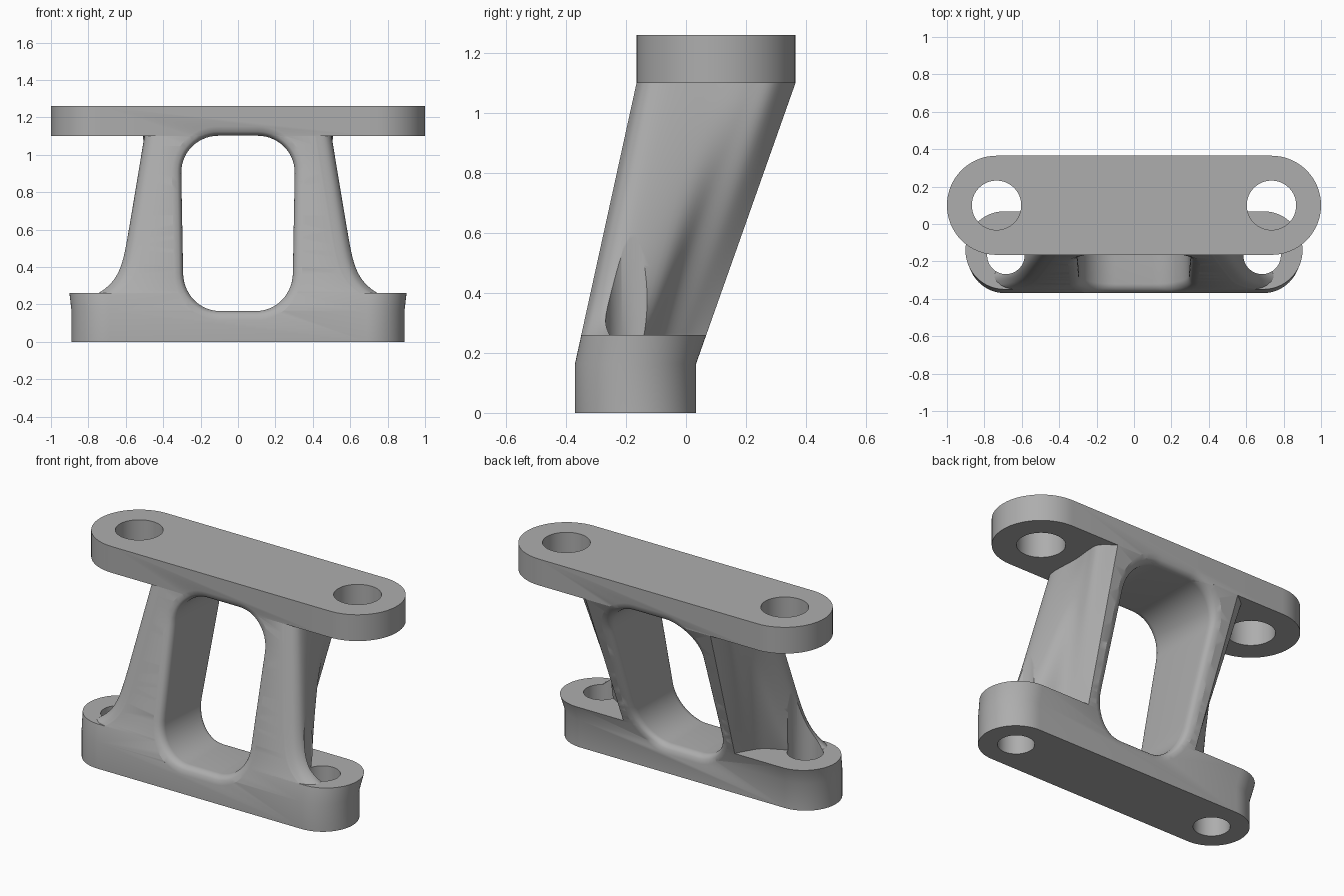
import bpy
import bmesh
from math import pi, sin, cos, sqrt, radians

if "Cube" in bpy.data.objects:
    bpy.data.objects.remove(bpy.data.objects["Cube"], do_unlink=True)

grey = bpy.data.materials.new("plain_grey")
grey.use_nodes = True
grey.diffuse_color = (0.42, 0.42, 0.42, 1)
grey.node_tree.nodes["Principled BSDF"].inputs["Base Color"].default_value = grey.diffuse_color

# Main heights, and the two stadium outlines: half length, radius, centre y
FOOT_Z, FLOOR_Z, PLATE_Z, TOP_Z = 0.165, 0.26, 1.10, 1.26
LOW = (0.89, 0.202, -0.168)
HIGH = (1.0, 0.265, 0.10)


def mix(a, b, t):
    return a + (b - a) * t


def outline(z):
    """Stadium measures of the slanted envelope at height z."""
    t = min(max((z - FOOT_Z) / (PLATE_Z - FOOT_Z), 0), 1)
    return [mix(a, b, t) for a, b in zip(LOW, HIGH)]


def front_y(z):
    _, r, c = outline(z)
    return c - r


def back_y(z):
    _, r, c = outline(z)
    return c + r


def loft(name, rings):
    """Skin a list of equal closed rings and cap both ends."""
    bm = bmesh.new()
    rows = [[bm.verts.new(p) for p in ring] for ring in rings]
    n = len(rows[0])
    for a, b in zip(rows, rows[1:]):
        for i in range(n):
            j = (i + 1) % n
            bm.faces.new((a[i], a[j], b[j], b[i]))
    bm.faces.new(rows[0][::-1])
    bm.faces.new(rows[-1])
    bmesh.ops.recalc_face_normals(bm, faces=bm.faces)
    me = bpy.data.meshes.new(name)
    bm.to_mesh(me)
    bm.free()
    me.materials.append(grey)
    ob = bpy.data.objects.new(name, me)
    bpy.context.collection.objects.link(ob)
    return ob


def stadium(z, steps=32):
    half, r, c = outline(z)
    ring = []
    for side, start in ((1, -pi / 2), (-1, pi / 2)):
        for i in range(steps + 1):
            a = start + pi * i / steps
            ring.append((side * (half - r) + r * cos(a), c + r * sin(a), z))
    return ring


def cylinder(name, x, y, r, z0, z1, n=64):
    return loft(name, [[(x + r * cos(2 * pi * i / n), y + r * sin(2 * pi * i / n), z)
                        for i in range(n)] for z in (z0, z1)])


def spline(pts, steps=6):
    """Smooth curve through a few points."""
    p = [pts[0]] + pts + [pts[-1]]
    out = []
    for a, b, c, d in zip(p, p[1:], p[2:], p[3:]):
        for i in range(steps):
            t = i / steps
            out.append(tuple(0.5 * (2 * q + (r - o) * t + (2 * o - 5 * q + 4 * r - s) * t ** 2
                                    + (3 * q - o - 3 * r + s) * t ** 3)
                             for o, q, r, s in zip(a, b, c, d)))
    return out + [pts[-1]]


# Outer wall of a leg behind its front edge: (x, depth fraction) at foot and at plate
WALL_LOW = [(0.59, 0.50), (0.47, 0.65), (0.41, 0.84), (0.375, 1.0)]
WALL_HIGH = [(0.495, 0.50), (0.505, 0.72), (0.50, 0.87), (0.42, 1.0)]


def leg_section(z):
    s = min((PLATE_Z - z) / (PLATE_Z - FLOOR_Z), 1)
    flare = 0.5 + 0.14 * s + 0.10 * s ** 12
    yf, yb = front_y(z), back_y(z)
    pts = [(flare - 0.09, yf), (flare - 0.025, yf + 0.025), (flare, yf + 0.09)]
    for low, high in zip(WALL_LOW, WALL_HIGH):
        pts.append((mix(high[0], low[0], s), mix(yf, yb, mix(high[1], low[1], s))))
    half = spline(pts)
    return [(x, y, z) for x, y in half] + [(-x, y, z) for x, y in reversed(half)]


def window_profile(grow, steps=14):
    """Rounded opening in x and z, widened by grow."""
    w, z0, z1, r = 0.305, 0.165, 1.102, 0.20
    pts = []
    corners = ((1, z1 - r, 0), (-1, z1 - r, 1), (-1, z0 + r, 2), (1, z0 + r, 3))
    for k, (side, zc, quarter) in enumerate(corners):
        for i in range(steps + 1):
            a = pi / 2 * (quarter + i / steps)
            x = side * (w - r) + (r + grow) * cos(a)
            z = zc + (r + grow) * sin(a)
            pts.append((x * (0.94 + 0.06 * min(z, 1)), z))
        # extra points along the straight sides follow the slanted faces
        if side == (-1 if quarter == 1 else 1) and quarter in (1, 3):
            nz = corners[(k + 1) % 4][1]
            for i in range(1, 12):
                z = mix(zc, nz, i / 12)
                pts.append((side * (w + grow) * (0.94 + 0.06 * z), z))
    return pts


# Window cutter whose rims flare out to round the front and back edges
FILLET = 0.05
depths = [FILLET * i / 6 for i in range(7)]
flare = [FILLET - sqrt(FILLET ** 2 - (FILLET - d) ** 2) for d in depths]
rings = [[(x, front_y(z) - 0.06, z) for x, z in window_profile(FILLET)]]
rings += [[(x, front_y(z) + d, z) for x, z in window_profile(g)] for d, g in zip(depths, flare)]
rings += [[(x, back_y(z) - d, z) for x, z in window_profile(g)]
          for d, g in reversed(list(zip(depths, flare)))]
rings += [[(x, back_y(z) + 0.06, z) for x, z in window_profile(FILLET)]]
window = loft("window_cutter", rings)

low_holes = [cylinder("foot_hole_cutter", s * 0.685, LOW[2], 0.10, -0.1, 1.0) for s in (1, -1)]
high_holes = [cylinder("plate_hole_cutter", s * 0.735, HIGH[2], 0.132, 1.0, 1.4) for s in (1, -1)]

# Solid parts
foot = loft("foot_plate", [stadium(z) for z in (0, FOOT_Z, FLOOR_Z)])
top = loft("top_plate", [stadium(z) for z in (PLATE_Z, TOP_Z)])
levels = [0.25] + [mix(FLOOR_Z, PLATE_Z, (i / 24) ** 1.5) for i in range(25)]
legs = loft("legs", [leg_section(z) for z in levels])


def cut(ob, cutters):
    """Subtract the cutters and bake the result with sharp edges kept."""
    for c in cutters:
        m = ob.modifiers.new("cut", "BOOLEAN")
        m.operation = "DIFFERENCE"
        m.solver = "EXACT"
        m.object = c
    graph = bpy.context.evaluated_depsgraph_get()
    graph.update()
    me = bpy.data.meshes.new_from_object(ob.evaluated_get(graph))
    ob.modifiers.clear()
    ob.data = me
    me.shade_smooth()
    me.set_sharp_from_angle(angle=radians(32))


cut(foot, [window] + low_holes)
cut(legs, [window] + low_holes)
cut(top, [window] + high_holes)

for helper in [window] + low_holes + high_holes:
    bpy.data.objects.remove(helper, do_unlink=True)
